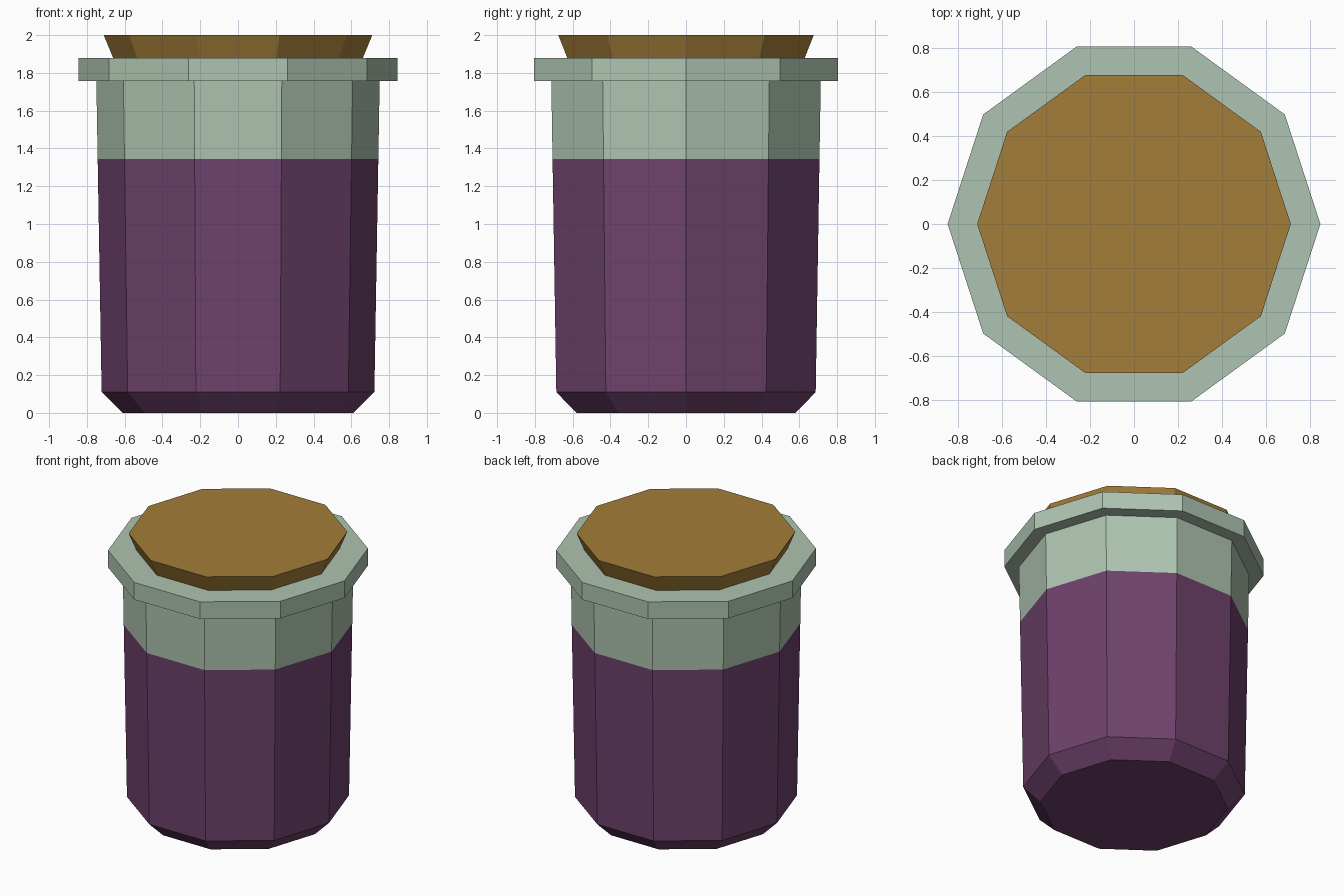
import bpy, bmesh, math

if "Cube" in bpy.data.objects:
    bpy.data.objects.remove(bpy.data.objects["Cube"])

SIDES = 10


def material(name, rgb):
    lin = [((c / 255 + 0.055) / 1.055) ** 2.4 for c in rgb]
    m = bpy.data.materials.new(name)
    m.diffuse_color = (*lin, 1)
    m.use_nodes = True
    m.node_tree.nodes["Principled BSDF"].inputs["Base Color"].default_value = m.diffuse_color
    return m


def lathe(name, profile, mats, rule=lambda z: 0):
    """Turn a (radius, z) profile into a capped ten-sided solid."""
    bm = bmesh.new()
    rings = [[bm.verts.new((r * math.cos(math.tau * i / SIDES),
                            r * math.sin(math.tau * i / SIDES), z))
              for i in range(SIDES)] for r, z in profile]
    for a, b in zip(rings, rings[1:]):
        for i in range(SIDES):
            j = (i + 1) % SIDES
            bm.faces.new((a[i], a[j], b[j], b[i]))
    bm.faces.new(rings[0][::-1])
    bm.faces.new(rings[-1])
    bmesh.ops.recalc_face_normals(bm, faces=bm.faces)
    for f in bm.faces:
        f.material_index = rule(f.calc_center_median().z)
    me = bpy.data.meshes.new(name)
    bm.to_mesh(me)
    bm.free()
    for m in mats:
        me.materials.append(m)
    ob = bpy.data.objects.new(name, me)
    bpy.context.collection.objects.link(ob)
    return ob


purple = material("purple contents", (110, 66, 108))
glass = material("pale green glass", (174, 196, 177))
cork = material("brown cork", (163, 125, 56))

# Jar: purple up to the fill line, green glass neck and lip above
FILL = 1.345
lathe("jar", [(0.61, 0), (0.722, 0.11), (0.743, FILL), (0.75, 1.757),
              (0.845, 1.757), (0.845, 1.88), (0.655, 1.88)],
      [purple, glass], lambda z: 1 if z > FILL else 0)

# Flared stopper, its base sunk into the lip
lathe("stopper", [(0.632, 1.81), (0.711, 2.0)], [cork])
